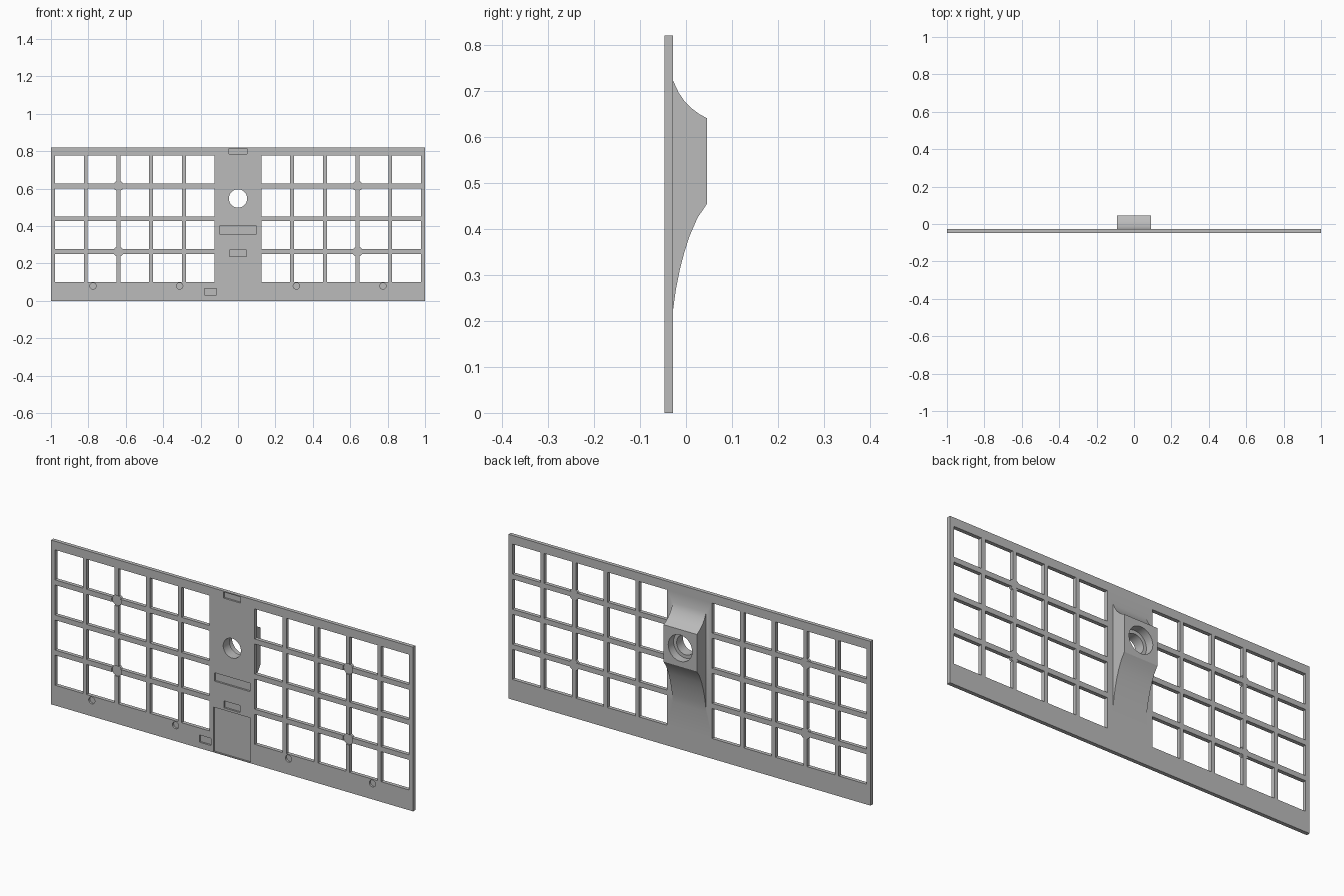
import bpy, bmesh, math
from mathutils import Matrix, Vector

cube = bpy.data.objects.get("Cube")
if cube:
    bpy.data.objects.remove(cube, do_unlink=True)

FRONT, REAR, HUMP_REAR = -0.047, -0.028, 0.046
HEIGHT = 0.82
HOLE_Z = 0.547

grey = bpy.data.materials.new("plain_grey")
grey.use_nodes = True
grey.diffuse_color = (0.5, 0.5, 0.5, 1)
grey.node_tree.nodes["Principled BSDF"].inputs["Base Color"].default_value = (0.5, 0.5, 0.5, 1)


def box(bm, x, z, w, h, y0, y1):
    """Box centred on (x, z), spanning y0 to y1."""
    m = Matrix.Translation((x, (y0 + y1) / 2, z)) @ Matrix.Diagonal((w, y1 - y0, h, 1))
    bmesh.ops.create_cube(bm, size=1, matrix=m)


def disc(bm, x, z, r, y0, y1, sides=32):
    """Cylinder along y."""
    m = Matrix.Translation((x, (y0 + y1) / 2, z)) @ Matrix.Rotation(math.pi / 2, 4, 'X')
    bmesh.ops.create_cone(bm, cap_ends=True, segments=sides, radius1=r, radius2=r,
                          depth=y1 - y0, matrix=m)


def finish(bm, name):
    bmesh.ops.recalc_face_normals(bm, faces=bm.faces)
    mesh = bpy.data.meshes.new(name)
    bm.to_mesh(mesh)
    bm.free()
    mesh.materials.append(grey)
    ob = bpy.data.objects.new(name, mesh)
    bpy.context.collection.objects.link(ob)
    return ob


def combine(target, tool, operation):
    """Apply a boolean and remove the tool."""
    mod = target.modifiers.new("boolean", 'BOOLEAN')
    mod.operation, mod.solver, mod.object = operation, 'EXACT', tool
    bpy.context.view_layer.objects.active = target
    bpy.ops.object.modifier_apply(modifier=mod.name)
    bpy.data.objects.remove(tool, do_unlink=True)


# Plate with two banks of square windows
bm = bmesh.new()
box(bm, 0, HEIGHT / 2, 2, HEIGHT, FRONT, REAR)
plate = finish(bm, "window_plate")

bm = bmesh.new()
for side in (-1, 1):
    for col in range(5):
        for row in range(4):
            box(bm, side * (0.202 + 0.1748 * col), 0.176 + 0.1753 * row,
                0.154, 0.15, FRONT - 0.05, REAR + 0.05)
combine(plate, finish(bm, "window_cutters"), 'DIFFERENCE')

# Round pads where bars cross
pads = [(x, z) for x in (-0.639, 0.639) for z in (0.263, 0.614)]
bm = bmesh.new()
for x, z in pads:
    disc(bm, x, z, 0.027, -0.041, REAR - 0.001)
combine(plate, finish(bm, "crossing_pads"), 'UNION')

# Curved rear mount: side profile (y, z) extruded across x
profile = [(-0.038, 0.225), (REAR, 0.225), (-0.022, 0.268), (-0.014, 0.309), (-0.004, 0.348),
           (0.008, 0.385), (0.025, 0.424), (HUMP_REAR, 0.455), (HUMP_REAR, 0.64),
           (0.028, 0.65), (0.012, 0.662), (-0.003, 0.677), (-0.016, 0.696),
           (REAR, 0.722), (-0.038, 0.722)]
bm = bmesh.new()
face = bm.faces.new([bm.verts.new((-0.092, y, z)) for y, z in profile])
ext = bmesh.ops.extrude_face_region(bm, geom=[face])
bmesh.ops.translate(bm, vec=Vector((0.184, 0, 0)),
                    verts=[g for g in ext["geom"] if isinstance(g, bmesh.types.BMVert)])
combine(plate, finish(bm, "rear_mount"), 'UNION')

# Shallow front pockets
bm = bmesh.new()
box(bm, 0, 0.115, 0.206, 0.222, -0.06, -0.040)       # wide base recess
box(bm, 0, 0.255, 0.09, 0.035, -0.06, -0.038)        # slot above base recess
box(bm, 0, 0.378, 0.196, 0.042, -0.06, -0.038)       # wide middle slot
box(bm, 0, 0.80, 0.096, 0.03, -0.06, -0.038)         # top slot
box(bm, -0.148, 0.048, 0.064, 0.036, -0.06, -0.038)  # small side slot
for x in (-0.775, -0.312, 0.312, 0.775):
    disc(bm, x, 0.079, 0.017, -0.06, -0.038)
for x, z in pads:
    disc(bm, x, z, 0.0265, -0.06, -0.041)
combine(plate, finish(bm, "pocket_cutters"), 'DIFFERENCE')

# Stepped hole through the mount
for radius, y0 in ((0.049, -0.1), (0.066, 0.004)):
    bm = bmesh.new()
    disc(bm, 0, HOLE_Z, radius, y0, 0.1, 48)
    combine(plate, finish(bm, "hole_cutter"), 'DIFFERENCE')

bpy.ops.object.select_all(action='DESELECT')
plate.select_set(True)
bpy.context.view_layer.objects.active = plate
bpy.ops.object.shade_smooth_by_angle(angle=math.radians(25))
